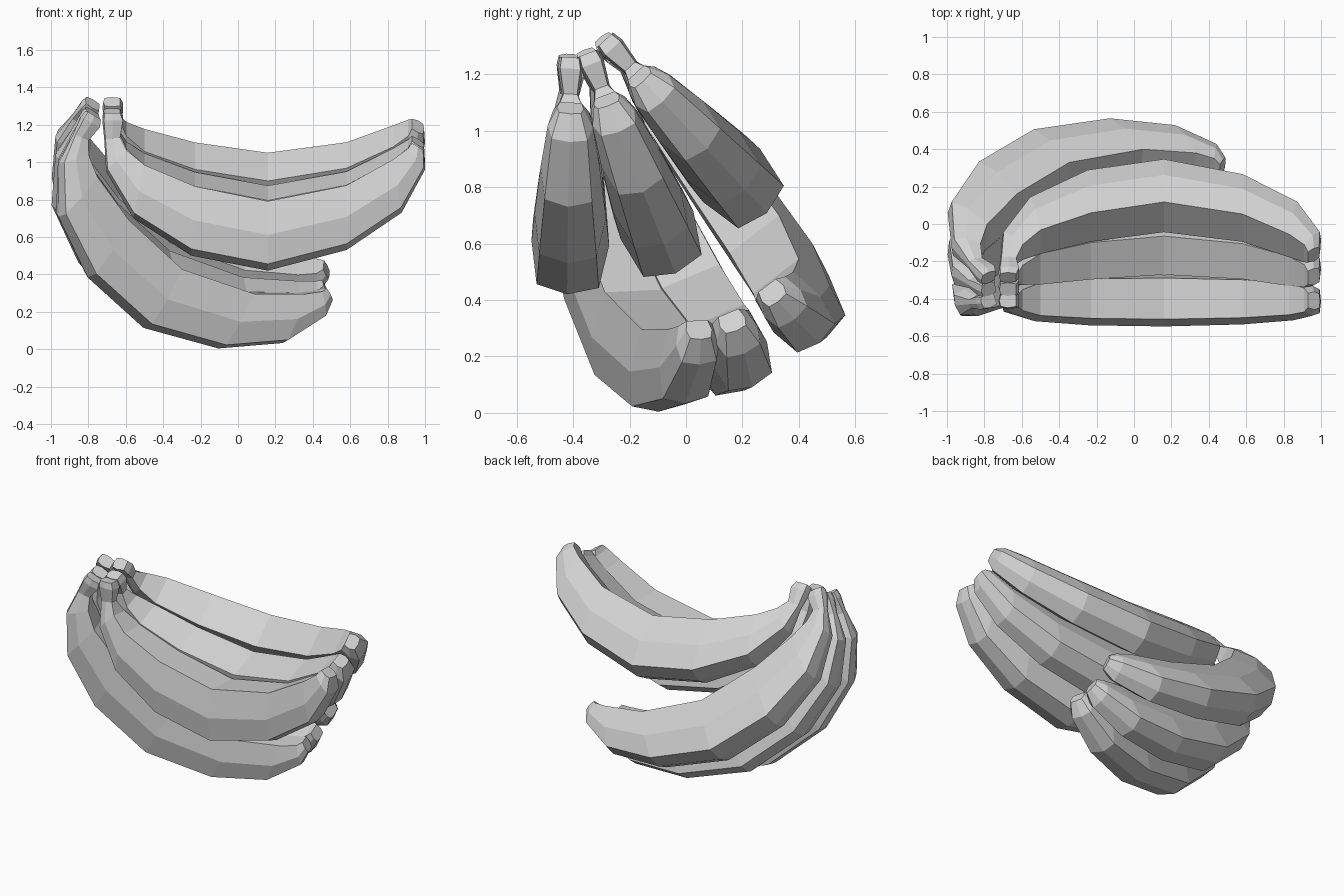
import bpy, bmesh, math
from mathutils import Vector, Matrix

cube = bpy.data.objects.get("Cube")
if cube:
    bpy.data.objects.remove(cube)

GREY = (0.65, 0.65, 0.65, 1.0)
mat = bpy.data.materials.new("plain grey")
mat.use_nodes = True
mat.diffuse_color = GREY
mat.node_tree.nodes["Principled BSDF"].inputs["Base Color"].default_value = GREY

# Sections from stem to tip: inner (along, down), outer (along, down), half width
SECTIONS = [
    (0.04, -0.01, -0.05, -0.01, 0.038),
    (0.055, 0.03, -0.055, 0.03, 0.045),
    (0.04, 0.12, -0.045, 0.13, 0.03),
    (0.075, 0.19, -0.035, 0.30, 0.07),
    (0.17, 0.27, 0.11, 0.55, 0.11),
    (0.44, 0.385, 0.42, 0.75, 0.132),
    (0.83, 0.465, 0.83, 0.83, 0.138),
    (1.25, 0.38, 1.25, 0.72, 0.127),
    (1.50, 0.24, 1.545, 0.52, 0.105),
    (1.58, 0.18, 1.67, 0.29, 0.08),
    (1.60, 0.15, 1.665, 0.19, 0.048),
]
# Seven-sided cross-section with an outer ridge: (width, inner-to-outer factor)
PROFILE = [(-0.8, 1), (0.8, 1), (1, 0), (0.8, -0.84),
           (0, -1), (-0.8, -0.84), (-1, 0)]


def banana(name, stem, yaw, pitch, lean, roll):
    """Sweep the cross-section along a curved fruit hanging from its stem."""
    yaw, pitch, lean, roll = map(math.radians, (yaw, pitch, lean, roll))
    turn = (Matrix.Rotation(yaw, 3, 'Z') @ Matrix.Rotation(pitch, 3, 'Y')
            @ Matrix.Rotation(lean, 3, 'X'))
    twist = Matrix.Rotation(roll, 3, 'X')
    bm = bmesh.new()
    rings = []
    for ia, ib, oa, ob, width in SECTIONS:
        inner, outer = Vector((ia, 0, -ib)), Vector((oa, 0, -ob))
        centre, half = (inner + outer) / 2, (inner - outer) / 2
        ring = []
        for s, t in PROFILE:
            offset = twist @ (half * t + Vector((0, width * s, 0)))
            ring.append(bm.verts.new(Vector(stem) + turn @ (centre + offset)))
        rings.append(ring)
    for r0, r1 in zip(rings, rings[1:]):
        for i in range(len(PROFILE)):
            j = (i + 1) % len(PROFILE)
            bm.faces.new((r0[i], r0[j], r1[j], r1[i]))
    bm.faces.new(rings[0])
    bm.faces.new(rings[-1])
    bmesh.ops.recalc_face_normals(bm, faces=bm.faces)
    mesh = bpy.data.meshes.new(name)
    bm.to_mesh(mesh)
    bm.free()
    mesh.materials.append(mat)
    obj = bpy.data.objects.new(name, mesh)
    bpy.context.collection.objects.link(obj)


# Stem depth and height shared by both rows of three
STEMS = {"front": (-0.41, 1.25), "middle": (-0.345, 1.265), "back": (-0.28, 1.315)}
# Yaw, pitch, lean and roll of each fruit
UPPER = {"front": (0, 0, 0, -3.5), "middle": (0, 0, 22, -1), "back": (0, 0, 43, 0)}
LOWER = {"front": (19, 29.3, 7, -4), "middle": (19, 29.3, 26, 0),
         "back": (20, 28.5, 46.5, -3)}

for place, (y, z) in STEMS.items():
    banana("upper_banana_" + place, (-0.67, y, z), *UPPER[place])
    banana("lower_banana_" + place, (-0.78, y, z - 0.01), *LOWER[place])
